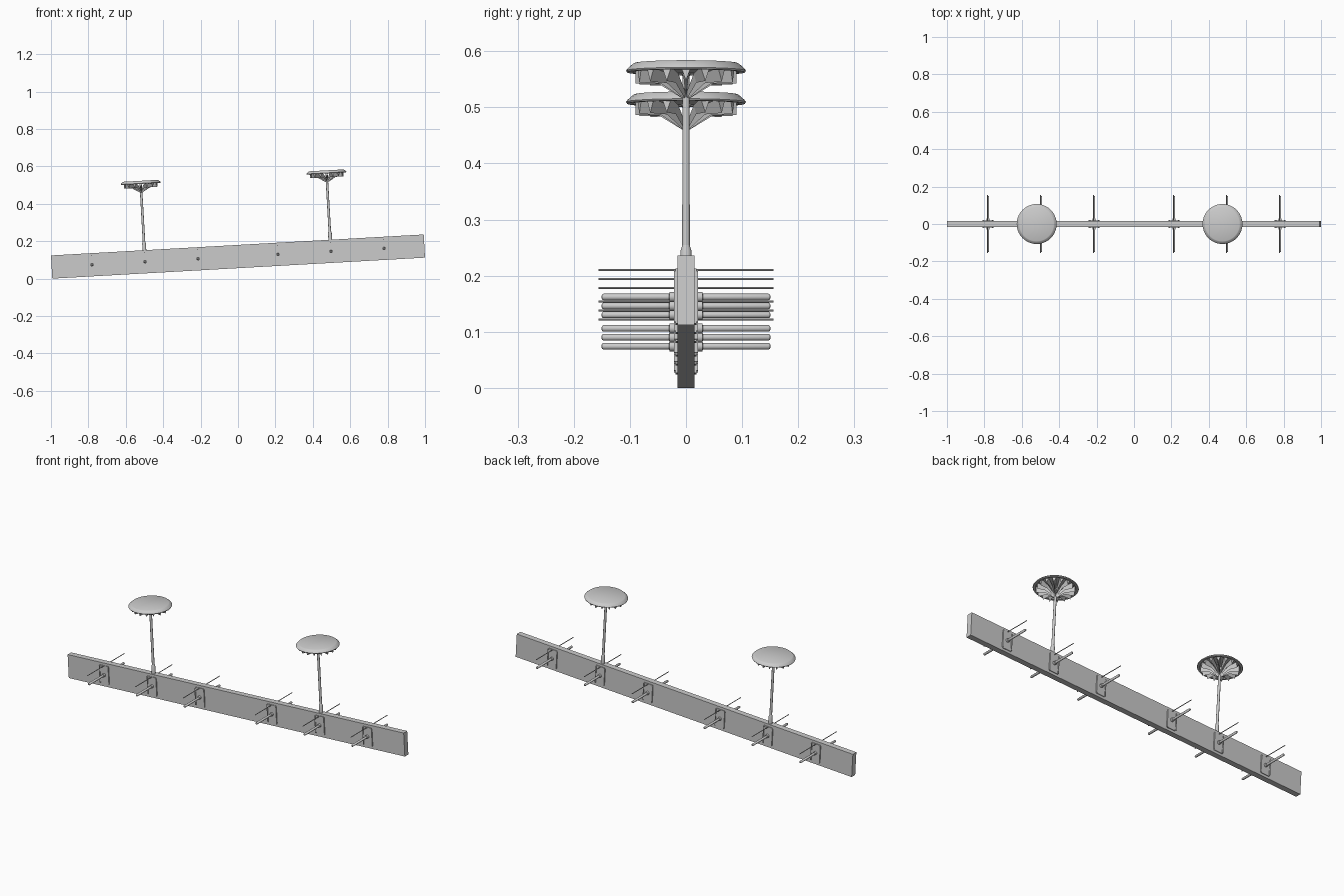
import bpy, bmesh, math
from mathutils import Matrix, Vector

if "Cube" in bpy.data.objects:
    bpy.data.objects.remove(bpy.data.objects["Cube"])

# everything is built level, then tilted with the beam
TILT = Matrix.Translation((0.0035, 0, 0.0561)) @ Matrix.Rotation(-0.0562, 4, 'Y')
L, H = 1.996, 0.124


def finish(bm, name, smooth=False):
    bmesh.ops.recalc_face_normals(bm, faces=bm.faces)
    me = bpy.data.meshes.new(name)
    bm.to_mesh(me)
    bm.free()
    me.transform(TILT)
    ob = bpy.data.objects.new(name, me)
    bpy.context.collection.objects.link(ob)
    if smooth:
        bpy.ops.object.select_all(action='DESELECT')
        ob.select_set(True)
        bpy.context.view_layer.objects.active = ob
        bpy.ops.object.shade_smooth_by_angle(angle=math.radians(35))
    return ob


def box(bm, center, size):
    m = Matrix.Translation(center) @ Matrix.Diagonal((*size, 1))
    bmesh.ops.create_cube(bm, size=1, matrix=m)


def lathe(bm, origin, axis, profile, n=16):
    """Closed turned solid; profile = (radius, distance along axis)."""
    rot = Vector((0, 0, 1)).rotation_difference(Vector(axis)).to_matrix()
    rings = []
    for r, h in profile:
        rings.append([bm.verts.new(Vector(origin) + rot @ Vector(
            (r * math.cos(2 * math.pi * i / n), r * math.sin(2 * math.pi * i / n), h)))
            for i in range(n)])
    for a, b in zip(rings, rings[1:]):
        for i in range(n):
            j = (i + 1) % n
            bm.faces.new((a[i], a[j], b[j], b[i]))
    bm.faces.new(rings[0])
    bm.faces.new(rings[-1])


# main beam
bm = bmesh.new()
box(bm, (0, 0, H / 2), (L, 0.03, H))
finish(bm, "beam")

# brackets with a peg and a thin rod on both sides
for k, u in enumerate(s * 0.498 + d for s in (-1, 1) for d in (-0.284, 0, 0.284)):
    bm = bmesh.new()
    for s in (-1, 1):
        box(bm, (u, s * 0.0165, H / 2), (0.050, 0.004, 0.098))
        for e in (-1, 1):
            box(bm, (u + e * 0.025, s * 0.018, H / 2), (0.005, 0.007, 0.09))
    finish(bm, f"bracket_plate_{k}")
    bm = bmesh.new()
    for s in (-1, 1):
        lathe(bm, (u, 0, H / 2), (0, s, 0),
              [(0.009, 0.015), (0.009, 0.029), (0.006, 0.030), (0.006, 0.147),
               (0.0045, 0.1495), (0.002, 0.1505)])
    finish(bm, f"peg_{k}", True)
    bm = bmesh.new()
    lathe(bm, (u, 0, 0.11), (0, 1, 0), [(0.002, -0.156), (0.002, 0.156)], 8)
    finish(bm, f"thin_rod_{k}", True)

# two poles carrying ribbed discs
for k, u in enumerate((-0.4975, 0.4975)):
    bm = bmesh.new()
    lathe(bm, (u, 0, 0), (0, 0, 1), [(0.010, H - 0.005), (0.010, 0.160), (0.0065, 0.171)])
    finish(bm, f"pole_socket_{k}", True)
    bm = bmesh.new()
    lathe(bm, (u, 0, 0), (0, 0, 1), [(0.0068, H), (0.0065, 0.43), (0.006, 0.481)])
    finish(bm, f"pole_{k}", True)
    # disc with sloped rim and shallow recess underneath
    bm = bmesh.new()
    lathe(bm, (u, 0, 0), (0, 0, 1),
          [(0.090, 0.483), (0.095, 0.479), (0.105, 0.479), (0.107, 0.482),
           (0.104, 0.486), (0.095, 0.494), (0.092, 0.4955)], 40)
    finish(bm, f"disc_{k}", True)
    # V-section ribs fanning out under the disc
    bm = bmesh.new()
    for i in range(16):
        rot = Matrix.Rotation(2 * math.pi * i / 16, 3, 'Z')
        secs = []
        for r, keel, top, half in ((0.004, 0.431, 0.441, 0.0015),
                                   (0.048, 0.458, 0.474, 0.005),
                                   (0.090, 0.459, 0.484, 0.009)):
            secs.append([bm.verts.new(rot @ Vector((r, y, z)) + Vector((u, 0, 0)))
                         for y, z in ((0, keel), (half, top), (-half, top))])
        for a, b in zip(secs, secs[1:]):
            for i0 in range(3):
                j0 = (i0 + 1) % 3
                bm.faces.new((a[i0], a[j0], b[j0], b[i0]))
        bm.faces.new(secs[0])
        bm.faces.new(secs[-1])
    finish(bm, f"disc_ribs_{k}")
